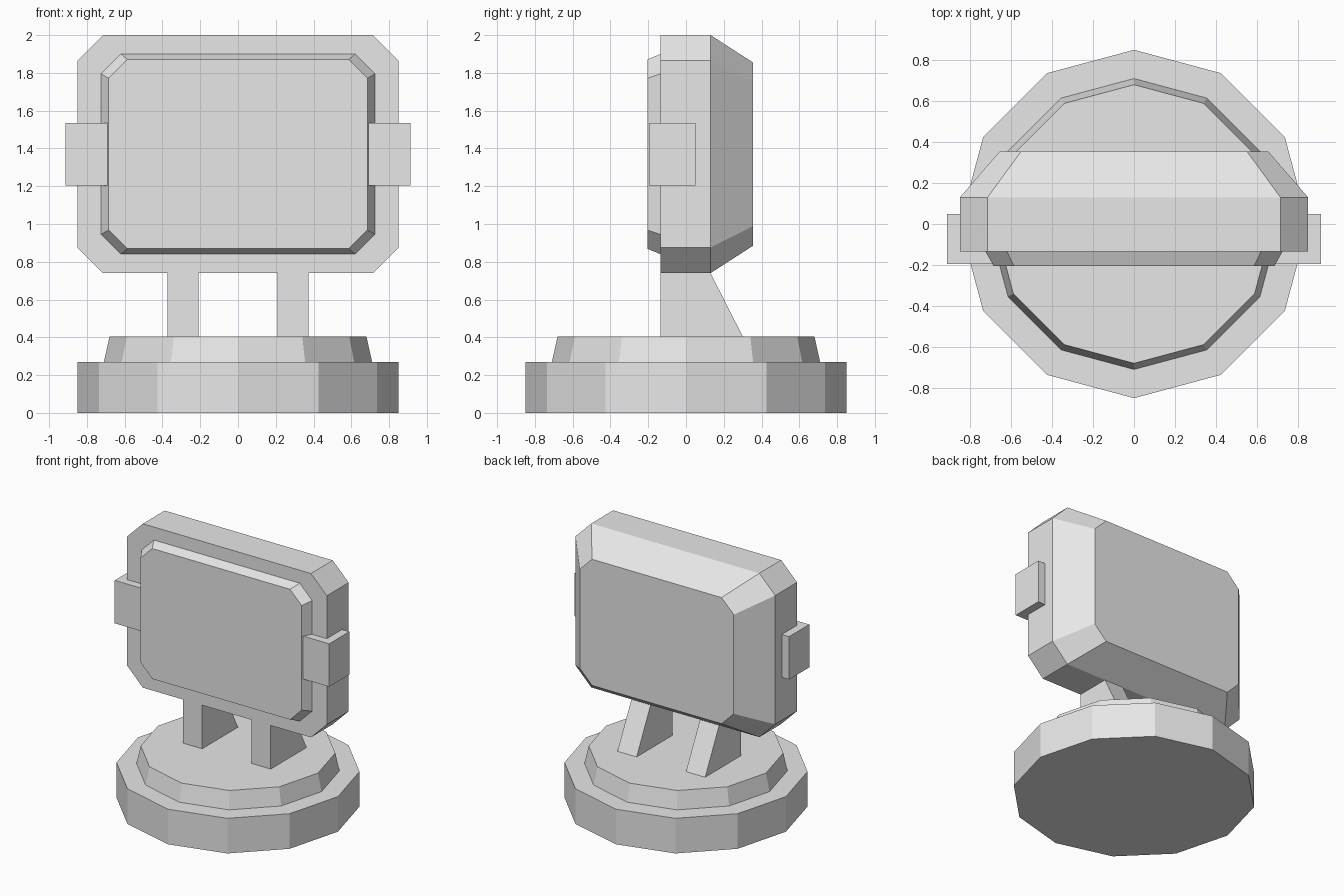
import bpy
import bmesh
import math

cube = bpy.data.objects.get("Cube")
if cube:
    bpy.data.objects.remove(cube, do_unlink=True)

grey = bpy.data.materials.new("light_grey")
grey.use_nodes = True
grey.diffuse_color = (0.8, 0.8, 0.8, 1)
grey.node_tree.nodes["Principled BSDF"].inputs["Base Color"].default_value = (0.8, 0.8, 0.8, 1)


def loft(name, sections):
    """Solid through matching loops of points, capped at both ends."""
    bm = bmesh.new()
    rings = [[bm.verts.new(p) for p in s] for s in sections]
    n = len(rings[0])
    for a, b in zip(rings, rings[1:]):
        for i in range(n):
            j = (i + 1) % n
            bm.faces.new((a[i], a[j], b[j], b[i]))
    bm.faces.new(rings[0])
    bm.faces.new(rings[-1])
    bmesh.ops.recalc_face_normals(bm, faces=bm.faces)
    mesh = bpy.data.meshes.new(name)
    bm.to_mesh(mesh)
    bm.free()
    mesh.materials.append(grey)
    obj = bpy.data.objects.new(name, mesh)
    bpy.context.collection.objects.link(obj)
    return obj


def ring(radius, z, sides=12):
    steps = [math.tau * i / sides for i in range(sides)]
    return [(radius * math.cos(a), radius * math.sin(a), z) for a in steps]


def octagon(w, h, cut, y, scale=1, mid=1.37):
    """Rectangle with cut corners, standing in the xz plane."""
    pts = [(w, h - cut), (w - cut, h), (cut - w, h), (-w, h - cut),
           (-w, cut - h), (cut - w, -h), (w - cut, -h), (w, cut - h)]
    return [(x * scale, y, mid + z * scale) for x, z in pts]


def extrude_x(name, profile, x0, x1):
    return loft(name, [[(x, y, z) for y, z in profile] for x in (x0, x1)])


# Round two-tier base
loft("base", [ring(0.85, 0), ring(0.85, 0.27)])
loft("base_step", [ring(0.71, 0.27), ring(0.68, 0.405)])

# Lamp housing tapering to the back, and raised front panel
loft("housing", [octagon(0.85, 0.63, 0.135, -0.135),
                 octagon(0.85, 0.63, 0.135, 0.13),
                 octagon(0.85, 0.63, 0.135, 0.355, 0.77)])
loft("front_panel", [octagon(0.725, 0.53, 0.105, -0.135),
                     octagon(0.725, 0.53, 0.105, -0.205, 0.945)])

# Wedge legs and side clamps, mirrored left and right
leg = [(-0.135, 0.405), (0.30, 0.405), (0.13, 0.74), (-0.135, 0.74)]
clamp = [(-0.195, 1.205), (0.05, 1.205), (0.05, 1.535), (-0.195, 1.535)]
for side, s in (("left", 1), ("right", -1)):
    extrude_x(side + "_leg", leg, s * 0.21, s * 0.373)
    extrude_x(side + "_clamp", clamp, s * 0.687, s * 0.912)
